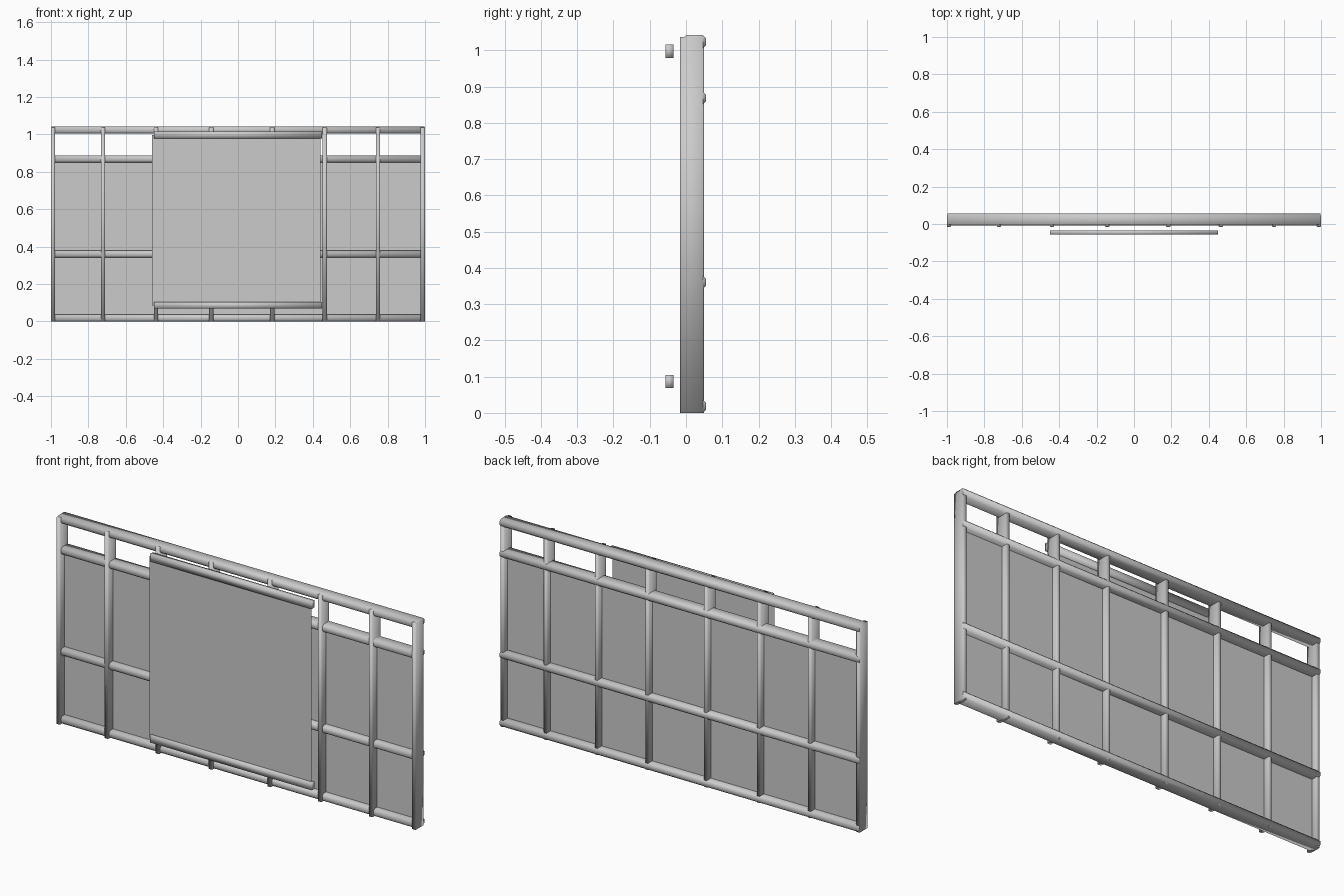
import bpy
import bmesh

cube = bpy.data.objects.get("Cube")
if cube:
    bpy.data.objects.remove(cube, do_unlink=True)


def make_material(name, value):
    mat = bpy.data.materials.new(name)
    mat.use_nodes = True
    colour = (value, value, value, 1)
    mat.diffuse_color = colour
    mat.node_tree.nodes["Principled BSDF"].inputs["Base Color"].default_value = colour
    return mat


grey = make_material("neutral grey", 0.6)


def add_object(name, bm, smooth):
    mesh = bpy.data.meshes.new(name)
    bm.to_mesh(mesh)
    bm.free()
    mesh.materials.append(grey)
    for face in mesh.polygons:
        face.use_smooth = smooth
    obj = bpy.data.objects.new(name, mesh)
    bpy.context.collection.objects.link(obj)
    return obj


def beam(name, x, y, z, bevel):
    """Softly shaded box spanning the given (min, max) ranges."""
    bm = bmesh.new()
    bmesh.ops.create_cube(bm, size=1)
    for v in bm.verts:
        v.co = [r[0] if c < 0 else r[1] for c, r in zip(v.co, (x, y, z))]
    if bevel:
        # chamfer only the edges running along the beam
        longest = max(e.calc_length() for e in bm.edges)
        edges = [e for e in bm.edges if e.calc_length() > longest - 0.001]
        bmesh.ops.bevel(bm, geom=edges, offset=bevel, segments=1,
                        affect='EDGES', profile=0.5)
    return add_object(name, bm, True)


def sheet(name, x, y, z):
    """Thin upright panel."""
    bm = bmesh.new()
    corners = [(x[0], z[0]), (x[1], z[0]), (x[1], z[1]), (x[0], z[1])]
    bm.faces.new([bm.verts.new((cx, y, cz)) for cx, cz in corners])
    return add_object(name, bm, False)


# Upright posts
for i, px in enumerate((-0.99, -0.722, -0.438, -0.143, 0.183, 0.464, 0.748, 0.988)):
    beam(f"post_{i + 1}", (px - 0.011, px + 0.011), (-0.0165, 0.05),
         (0, 1.037), 0.004)

# Long horizontal rails
for name, low in (("bottom", 0), ("middle", 0.342), ("upper", 0.85), ("top", 1.005)):
    beam(f"{name}_rail", (-0.998, 0.998), (-0.008, 0.055),
         (low, low + 0.037), 0.009)

# Backing sheet inside the frame
sheet("backing_panel", (-0.99, 0.99), 0.022, (0.015, 0.87))

# Raised front panel held between two short battens
sheet("front_panel", (-0.46, 0.44), -0.046, (0.085, 0.998))
for name, low in (("lower", 0.068), ("upper", 0.979)):
    beam(f"{name}_batten", (-0.45, 0.45), (-0.057, -0.035), (low, low + 0.037), 0)
